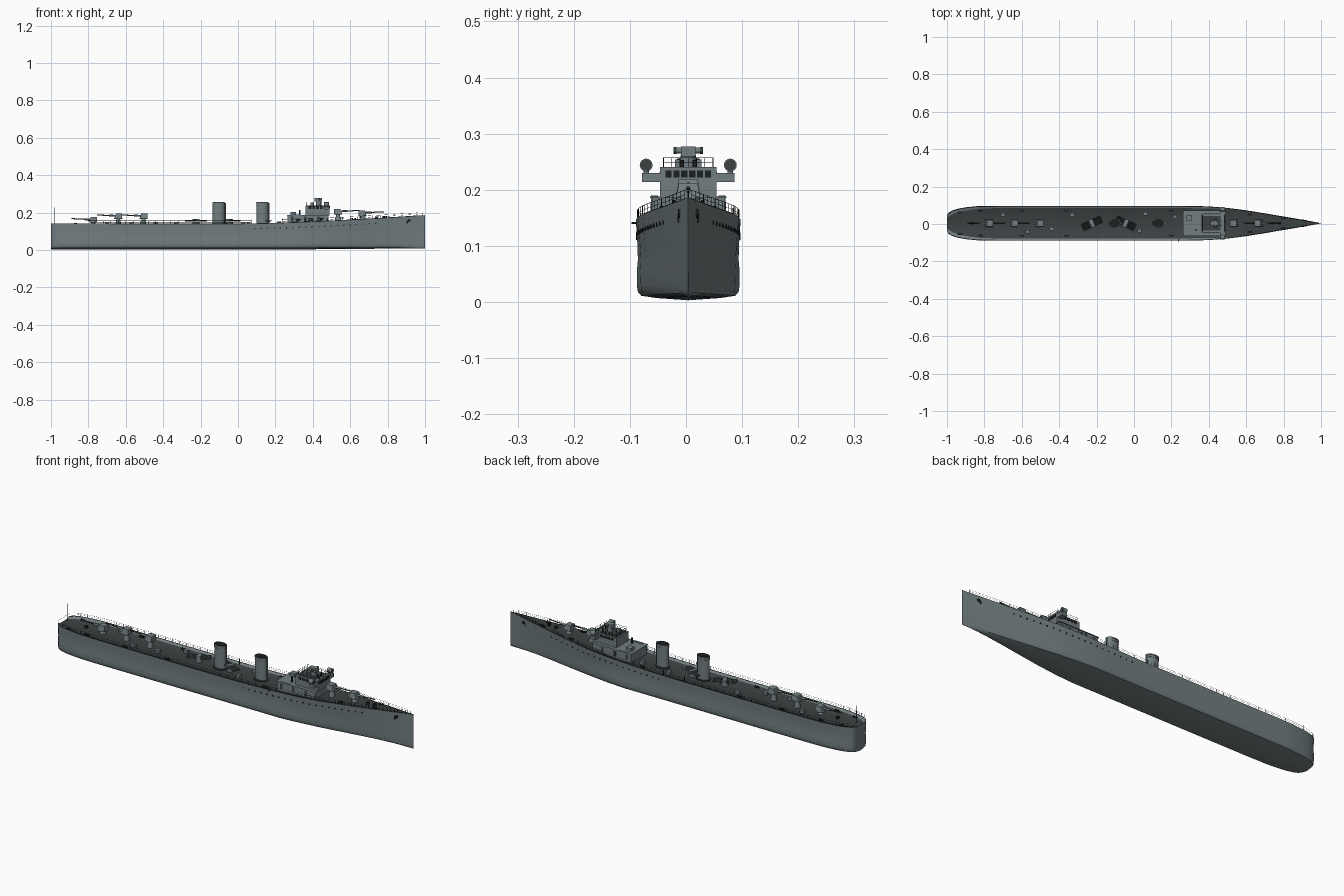
import bpy, bmesh, math
from mathutils import Vector, Matrix

if "Cube" in bpy.data.objects:
    bpy.data.objects.remove(bpy.data.objects["Cube"])


def material(name, rgb):
    m = bpy.data.materials.new(name)
    m.use_nodes = True
    m.diffuse_color = (*rgb, 1)
    m.node_tree.nodes["Principled BSDF"].inputs["Base Color"].default_value = (*rgb, 1)
    return m


MATS = [material("grey paint", (0.17, 0.21, 0.22)),
        material("dark deck", (0.045, 0.053, 0.054)),
        material("black fittings", (0.012, 0.014, 0.015))]
GREY, DECK, BLACK = range(3)
SHIFT = Vector((0, 0.004, 0))


class Part:
    """Collects simple solids into one named object."""

    def __init__(self, name):
        self.name, self.bm = name, bmesh.new()

    def paint(self, verts, mat):
        for f in {f for v in verts for f in v.link_faces}:
            f.material_index = mat

    def box(self, loc, size, mat=GREY, turn=0):
        m = Matrix.Translation(loc) @ Matrix.Rotation(turn, 4, "Z") @ Matrix.Diagonal((*size, 1))
        verts = bmesh.ops.create_cube(self.bm, size=1, matrix=m)["verts"]
        self.paint(verts, mat)
        return verts

    def rod(self, a, b, r, mat=GREY, sides=12, squash=1, r2=None):
        a, b = Vector(a), Vector(b)
        d = b - a
        m = (Matrix.Translation((a + b) / 2) @ d.to_track_quat("Z", "Y").to_matrix().to_4x4()
             @ Matrix.Diagonal((1, squash, 1, 1)))
        verts = bmesh.ops.create_cone(self.bm, cap_ends=True, segments=sides, radius1=r,
                                      radius2=r if r2 is None else r2, depth=d.length, matrix=m)["verts"]
        self.paint(verts, mat)

    def finish(self, smooth=35):
        me = bpy.data.meshes.new(self.name)
        bmesh.ops.recalc_face_normals(self.bm, faces=self.bm.faces[:])
        self.bm.to_mesh(me)
        self.bm.free()
        for m in MATS:
            me.materials.append(m)
        for p in me.polygons:
            p.use_smooth = True
        me.set_sharp_from_angle(angle=math.radians(smooth))
        ob = bpy.data.objects.new(self.name, me)
        ob.location = SHIFT
        bpy.context.collection.objects.link(ob)
        return ob


def lerp_table(table, x):
    for (x0, a), (x1, b) in zip(table, table[1:]):
        if x <= x1:
            return a + (b - a) * max(0, (x - x0) / (x1 - x0))
    return table[-1][1]


# Hull lines
BEAM = [(-1, .045), (-.99, .058), (-.97, .069), (-.94, .078), (-.9, .085), (-.84, .091), (-.75, .093),
        (.3, .093), (.4, .09), (.5, .082), (.6, .069), (.7, .053), (.8, .036), (.9, .019), (1, .0008)]


def beam(x):
    return lerp_table(BEAM, x)


def sheer(x):
    return .14 + .046 * max(0, x) ** 1.5 + .004 * max(0, -x - .6)


def deck_z(x):
    return sheer(x) - .008 * min(1, max(0, (.6 - x) / .3))


SECTION = [(.6, .007), (.9, .011), (.965, .018), (.985, .03), (.985, .055), (.965, .075), (.975, .105)]
hull = Part("hull")
stations = sorted({round(-1 + i * .05, 3) for i in range(41)} | {x for x, _ in BEAM})
rings = []
for x in stations:
    b, top = beam(x), sheer(x)
    fine = max(0, (x - .3) / .7)
    half = []
    for f, z in SECTION:
        f *= 1 - .4 * fine * (1 - z / top)
        half.append((b * f, z + .006 * fine * (z < .03)))
    edge = .012 if x > -.8 else .012 + .05 * (-.8 - x)
    edge *= min(1, max(0, (.6 - x) / .25))
    half += [(b, top), (max(b - edge - .0005, b * .6), deck_z(x))]
    pts = [(0, .003 + .006 * fine)] + half + [(0, deck_z(x))] + [(-y, z) for y, z in reversed(half)]
    rings.append([hull.bm.verts.new((x, y, z)) for y, z in pts])
n, k = len(rings[0]), len(SECTION) + 2
for r0, r1 in zip(rings, rings[1:]):
    for i in range(n):
        f = hull.bm.faces.new((r0[i], r0[(i + 1) % n], r1[(i + 1) % n], r1[i]))
        f.material_index = DECK if i in (k, k + 1) else GREY
for r in (rings[0], rings[-1]):
    hull.bm.faces.new(r)
hull.finish(40)

# Portholes, hawse holes, anchors and deck edge strip
ports = Part("portholes")
for s in (-1, 1):
    for i in range(20):
        x = .09 + i * .034
        z = sheer(x) - .027
        y = s * (beam(x) * .985 - .0005 - .03 * max(0, x - .5) * .2)
        ports.rod((x, y - s * .003, z), (x, y + s * .002, z), .0035, BLACK, 10)
    y = s * beam(.915)
    ports.rod((.915, y * .6, .158), (.915, y + s * .002, .158), .008, BLACK, 12)
    ports.box((.905, y + s * .001, .15), (.006, .004, .016), BLACK)
ports.finish()

# Guard rails
rail = Part("guard_rails")
xs = [-.995, -.98, -.955, -.92] + [-.88 + i * .04 for i in range(47)]
for s in (-1, 1):
    line = [Vector((x, s * max(beam(x) - .002, .001), sheer(x))) for x in xs]
    for p in line:
        rail.rod(p - Vector((0, 0, .006)), p + Vector((0, 0, .016)), .0006, BLACK, 4)
    for p, q in zip(line, line[1:]):
        for h, r in ((0, .0014), (.008, .0004), (.016, .0005)):
            up = Vector((0, 0, h))
            rail.rod(p + up, q + up, r, BLACK, 4)
rail.rod((-.995, -.043, sheer(-1) + .016), (-.995, .043, sheer(-1) + .016), .0005, BLACK, 4)
rail.finish()

# Bridge block
house = Part("bridge_house")
house.box((.375, 0, .161), (.22, .13, .052))
house.box((.425, 0, .211), (.13, .1, .05))
house.box((.475, 0, .222), (.03, .164, .016))
house.box((.415, 0, .2365), (.095, .08, .002), DECK)
house.box((.487, 0, .238), (.006, .1, .006))
house.box((.375, 0, .1865), (.226, .136, .003))
house.box((.295, .03, .195), (.03, .03, .016))
house.rod((.33, -.035, .185), (.33, -.035, .215), .005, BLACK)
for s in (-1, 1):
    house.box((.31, s * .06, .175), (.05, .012, .03))
    for i in range(3):
        house.box((.29 + i * .07, s * .0652, .165), (.014, .002, .026), DECK)
house.finish()

windows = Part("bridge_windows")
for i in range(6):
    windows.box((.4905, (i - 2.5) * .014, .228), (.003, .011, .013), BLACK)
for s in (-1, 1):
    for i in range(4):
        windows.box((.385 + i * .02, s * .0505, .226), (.014, .002, .011), BLACK)
windows.finish()

bridge_rail = Part("bridge_rail")
corners = [(.365, -.044), (.485, -.044), (.485, .044), (.365, .044)]
for (x0, y0), (x1, y1) in zip(corners, corners[1:] + corners[:1]):
    for h in (.248, .257):
        bridge_rail.rod((x0, y0, h), (x1, y1, h), .0007, BLACK, 4)
    for i in range(6):
        x, y = x0 + (x1 - x0) * i / 6, y0 + (y1 - y0) * i / 6
        bridge_rail.rod((x, y, .235), (x, y, .257), .0007, BLACK, 4)
bridge_rail.finish()

# Director, searchlights and bridge instruments
director = Part("fire_director")
director.rod((.43, 0, .235), (.43, 0, .262), .014)
director.box((.43, 0, .268), (.04, .026, .018))
director.rod((.435, -.026, .27), (.435, .026, .27), .005)
for s in (-1, 1):
    director.rod((.435, s * .021, .27), (.435, s * .026, .27), .006, DECK)
    director.box((.395, s * .018, .245), (.016, .012, .018))
    director.rod((.465, s * .012, .235), (.465, s * .012, .253), .004, BLACK)
director.finish()

lights = Part("searchlights")
for s in (-1, 1):
    lights.rod((.472, s * .075, .228), (.472, s * .075, .24), .005)
    lights.rod((.46, s * .075, .244), (.484, s * .075, .244), .0115, GREY, 16)
    lights.rod((.484, s * .075, .244), (.486, s * .075, .244), .01, DECK, 16)
lights.finish()

# Funnels
for name, x in (("aft_funnel", -.103), ("fore_funnel", .13)):
    f = Part(name)
    z = deck_z(x)
    f.rod((x, 0, z), (x, 0, .248), .032, GREY, 28, .68)
    f.rod((x, 0, .238), (x, 0, .241), .0335, GREY, 28, .68)
    f.rod((x, 0, .248), (x, 0, .254), .034, GREY, 28, .68)
    f.rod((x, 0, .254), (x, 0, .256), .031, BLACK, 28, .65)
    f.rod((x, 0, z), (x, 0, z + .006), .037, DECK, 28, .75)
    f.rod((x + .035, 0, z), (x + .035, 0, .252), .003, GREY, 8)
    f.finish()

# Main guns on pedestals
GUNS = [("bow_gun", .665, .018, 1), ("raised_bow_gun", .535, .034, 1), ("midship_aft_gun", -.505, .034, -1),
        ("raised_aft_gun", -.64, .034, -1), ("stern_gun", -.775, .014, -1)]
for name, x, lift, d in GUNS:
    g = Part(name)
    z = deck_z(x) + lift
    g.rod((x, 0, z - lift - .002), (x, 0, z), .016, GREY, 16, 1, .01)
    g.rod((x, 0, z), (x, 0, z + .004), .022, GREY, 16)
    shield = g.box((x, 0, z + .016), (.042, .042, .026))
    for v in shield:
        if v.co.z > z + .016:
            v.co.x -= d * .009 if (v.co.x - x) * d > 0 else 0
            v.co.y *= .8
    g.rod((x + d * .015, 0, z + .017), (x + d * .05, 0, z + .018), .005)
    g.rod((x + d * .04, 0, z + .018), (x + d * .115, 0, z + .021), .0028, DECK)
    g.finish()

# Torpedo tube banks, slewed off the centreline
for name, x, turn in (("aft_torpedo_tubes", -.225, .42), ("fore_torpedo_tubes", -.045, -.42)):
    t = Part(name)
    z = deck_z(x)
    along = Vector((math.cos(turn), math.sin(turn), 0))
    across = Vector((-along.y, along.x, 0))
    t.rod((x, 0, z), (x, 0, z + .018), .018)
    for i in range(4):
        c = Vector((x, 0, z + .025)) + across * (i - 1.5) * .01
        t.rod(c - along * .056, c + along * .056, .0045, DECK)
    t.box((x, 0, z + .026), (.02, .044, .013), GREY, turn)
    t.finish()

# Deck fittings: bollards, lockers, winches, davits, poles
fit = Part("deck_fittings")
for s in (-1, 1):
    for x in (-.93, -.82, -.6, -.36, .2, .62, .8):
        y = s * (beam(x) * .72)
        for dx in (-.007, .007):
            fit.rod((x + dx, y, deck_z(x)), (x + dx, y, deck_z(x) + .009), .003, BLACK, 8)
        fit.box((x, y, deck_z(x) + .001), (.026, .01, .002), BLACK)
for x, y in ((-.33, .045), (-.44, -.03), (.03, -.04), (.22, .035), (-.7, .045), (-.57, -.045), (.06, .05)):
    fit.box((x, y, deck_z(x) + .007), (.022, .018, .016))
for x in (.74, .78, -.87):
    fit.rod((x, 0, deck_z(x)), (x, 0, deck_z(x) + .011), .008, BLACK)
for x in (-.05, .07, .24):
    fit.rod((x, .08, deck_z(x)), (x, .08, deck_z(x) + .03), .0015, BLACK, 6)
fit.rod((.24, -.085, .141), (.24, -.101, .141), .002, BLACK, 6)
fit.rod((-.98, 0, .14), (-.98, 0, .228), .0015, BLACK, 6)
fit.rod((.985, 0, .18), (.985, 0, .198), .001, BLACK, 6)
fit.finish()
